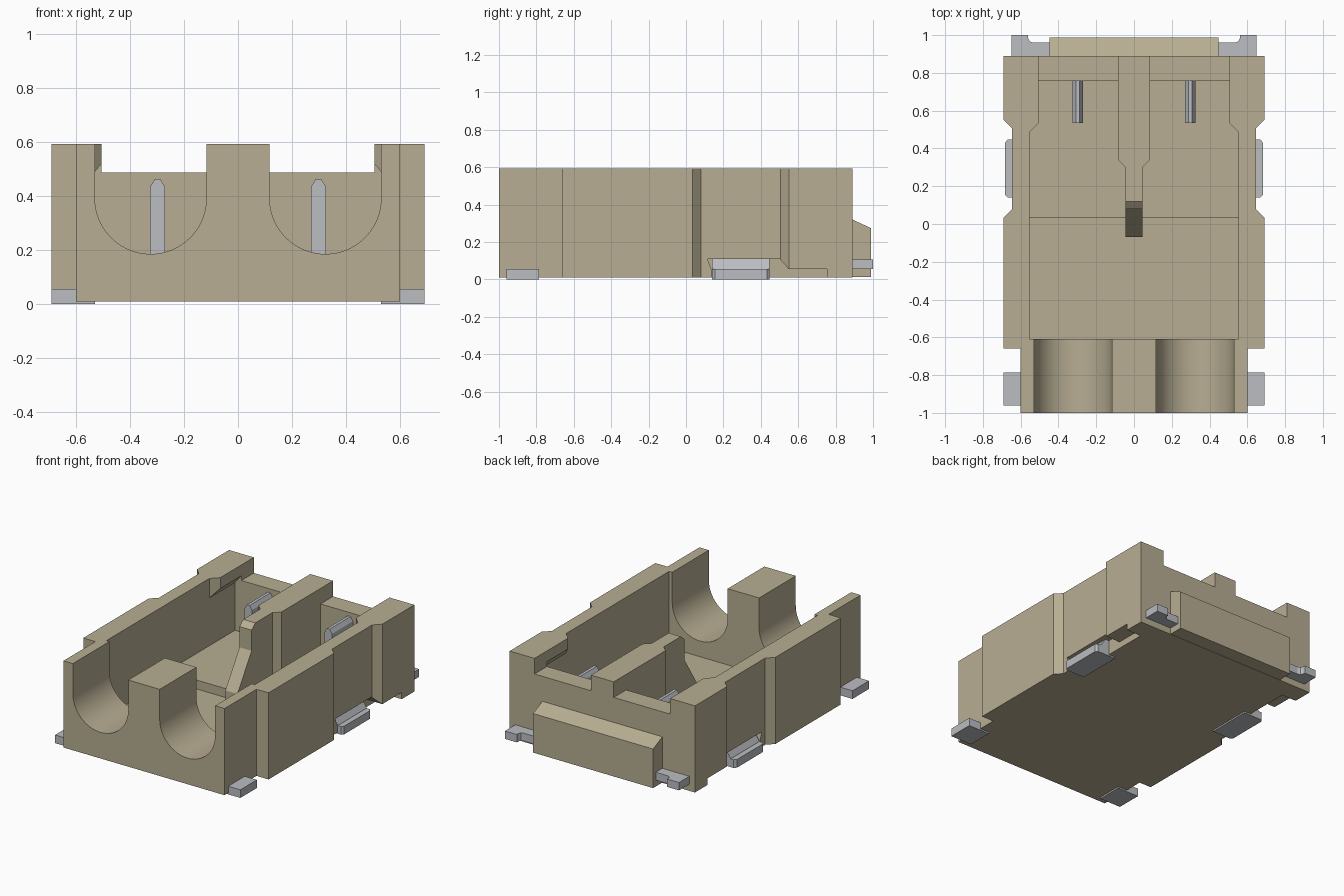
import bpy, bmesh, math

if "Cube" in bpy.data.objects:
    bpy.data.objects.remove(bpy.data.objects["Cube"])


def material(name, rgb):
    m = bpy.data.materials.new(name)
    m.diffuse_color = (*rgb, 1)
    m.use_nodes = True
    m.node_tree.nodes["Principled BSDF"].inputs["Base Color"].default_value = m.diffuse_color
    return m


BEIGE = material("beige plastic", (0.475, 0.42, 0.29))
METAL = material("grey metal", (0.50, 0.51, 0.54))
REAR_FLOOR, FRONT_FLOOR = .14, .08


def prism(name, pts, axis, lo, hi, mat=BEIGE):
    """Extrude a 2D outline along an axis: x -> (y,z), y -> (x,z), z -> (x,y)."""
    def place(p, d):
        a, b = p
        return {"x": (d, a, b), "y": (a, d, b), "z": (a, b, d)}[axis]
    bm = bmesh.new()
    rings = [[bm.verts.new(place(p, d)) for p in pts] for d in (lo, hi)]
    bm.faces.new(rings[0])
    bm.faces.new(rings[1])
    n = len(pts)
    for i in range(n):
        j = (i + 1) % n
        bm.faces.new((rings[0][i], rings[0][j], rings[1][j], rings[1][i]))
    bmesh.ops.recalc_face_normals(bm, faces=bm.faces)
    me = bpy.data.meshes.new(name)
    bm.to_mesh(me)
    bm.free()
    me.materials.append(mat)
    ob = bpy.data.objects.new(name, me)
    bpy.context.collection.objects.link(ob)
    return ob


def box(name, x, y, z, mat=BEIGE):
    return prism(name, [(x[0], y[0]), (x[1], y[0]), (x[1], y[1]), (x[0], y[1])], "z", *z, mat)


def combine(target, other, op):
    mod = target.modifiers.new(op, "BOOLEAN")
    mod.operation, mod.object, mod.solver = op, other, "EXACT"
    bpy.context.view_layer.objects.active = target
    bpy.ops.object.modifier_apply(modifier=mod.name)
    bpy.data.objects.remove(other)


def flip(pts, s):
    return [(s * a, b) for a, b in pts]


def both_sides(pts):
    return pts + flip(pts[::-1], -1)


# housing block with narrow nose and side notches
outline = [(.6, -1), (.6, -.66), (.69, -.66), (.69, .035), (.645, .08),
           (.645, .505), (.69, .55), (.69, .89)]
housing = prism("housing", both_sides(outline), "z", .01, .593)

# open cavity, lower front floor, lowered back wall
combine(housing, box("cavity_cut", (-.553, .553), (-.61, .757), (REAR_FLOOR, .7)), "DIFFERENCE")
combine(housing, box("front_floor_cut", (-.553, .553), (-.61, .035), (FRONT_FLOOR, .3)), "DIFFERENCE")
combine(housing, box("back_wall_cut", (-.505, .505), (.7, 1), (.488, .7)), "DIFFERENCE")

for s in (1, -1):
    # round cable channel in the front wall
    arc = [(.3235 + .2065 * math.cos(math.pi * (1 + i / 32)),
            .392 + .2065 * math.sin(math.pi * (1 + i / 32))) for i in range(33)]
    channel = flip([(.117, .7)] + arc + [(.53, .7)], s)
    combine(housing, prism("channel_cut", channel, "y", -1.1, -.58), "DIFFERENCE")
    # recess under the side for the solder tab
    recess = [(.115, .11), (.5, .11), (.55, .055), (.755, .055), (.755, -.05),
              (.135, -.05), (.135, .055)]
    combine(housing, prism("recess_cut", recess, "x", *sorted((s * .58, s * .8))), "DIFFERENCE")

# central divider: thin sloped front and wide rear
thin = [(.4, .05), (-.07, .05), (-.07, .187), (.08, .42), (.08, .56), (.12, .593), (.4, .593)]
combine(housing, prism("thin_divider", thin, "x", -.045, .045), "UNION")
wide = both_sides([(.045, .3), (.085, .34), (.085, .89)])
combine(housing, prism("wide_divider", wide, "z", .05, .593), "UNION")

# overhanging lips with slanted undersides at the rear of the side walls
for s in (1, -1):
    lip_pts = flip([(.58, .485), (.553, .485), (.505, .533), (.505, .89), (.58, .89)], s)
    lip = prism("lip", lip_pts, "z", .44, .593)
    under = flip([(.49, .538), (.553, .462), (.59, .462), (.59, .4), (.49, .4)], s)
    combine(lip, prism("lip_cut", under, "y", .4, .757), "DIFFERENCE")
    combine(housing, lip, "UNION")

# sloped ridge on the back
prism("back_ridge", [(.88, .012), (.988, .012), (.988, .275), (.89, .32), (.88, .32)],
      "x", -.447, .447)

for s, side in ((1, "right"), (-1, "left")):
    # contact pin: bevelled blade with a square rear end
    c = s * .298
    pin = [(c - .027, FRONT_FLOOR), (c + .027, FRONT_FLOOR), (c + .027, .435), (c + .01, .463),
           (c - .01, .463), (c - .027, .435)]
    prism(side + "_contact_pin", pin, "y", .535, .77, METAL)
    # front solder tab
    box(side + "_front_tab", sorted((s * .53, s * .69)), (-.96, -.785), (0, .055), METAL)
    # side solder tab: foot with clipped corners and sloped riser
    foot = flip([(.53, .14), (.668, .14), (.682, .155), (.682, .432), (.668, .447), (.53, .447)], s)
    prism(side + "_side_foot", foot, "z", 0, .055, METAL)
    riser = flip([(.57, .05), (.645, .05), (.645, .057), (.61, .109), (.57, .109)], s)
    prism(side + "_side_riser", riser, "y", .14, .447, METAL)
    # back tab with stepped outline
    tab = flip([(.44, .88), (.44, .96), (.535, .96), (.552, .967), (.56, .983), (.56, 1),
                (.648, 1), (.648, .88)], s)
    prism(side + "_back_tab", tab, "z", .055, .108, METAL)

# smooth the curved channels, keep edges sharp
bpy.ops.object.select_all(action="DESELECT")
housing.select_set(True)
bpy.context.view_layer.objects.active = housing
bpy.ops.object.shade_smooth_by_angle(angle=math.radians(25))
